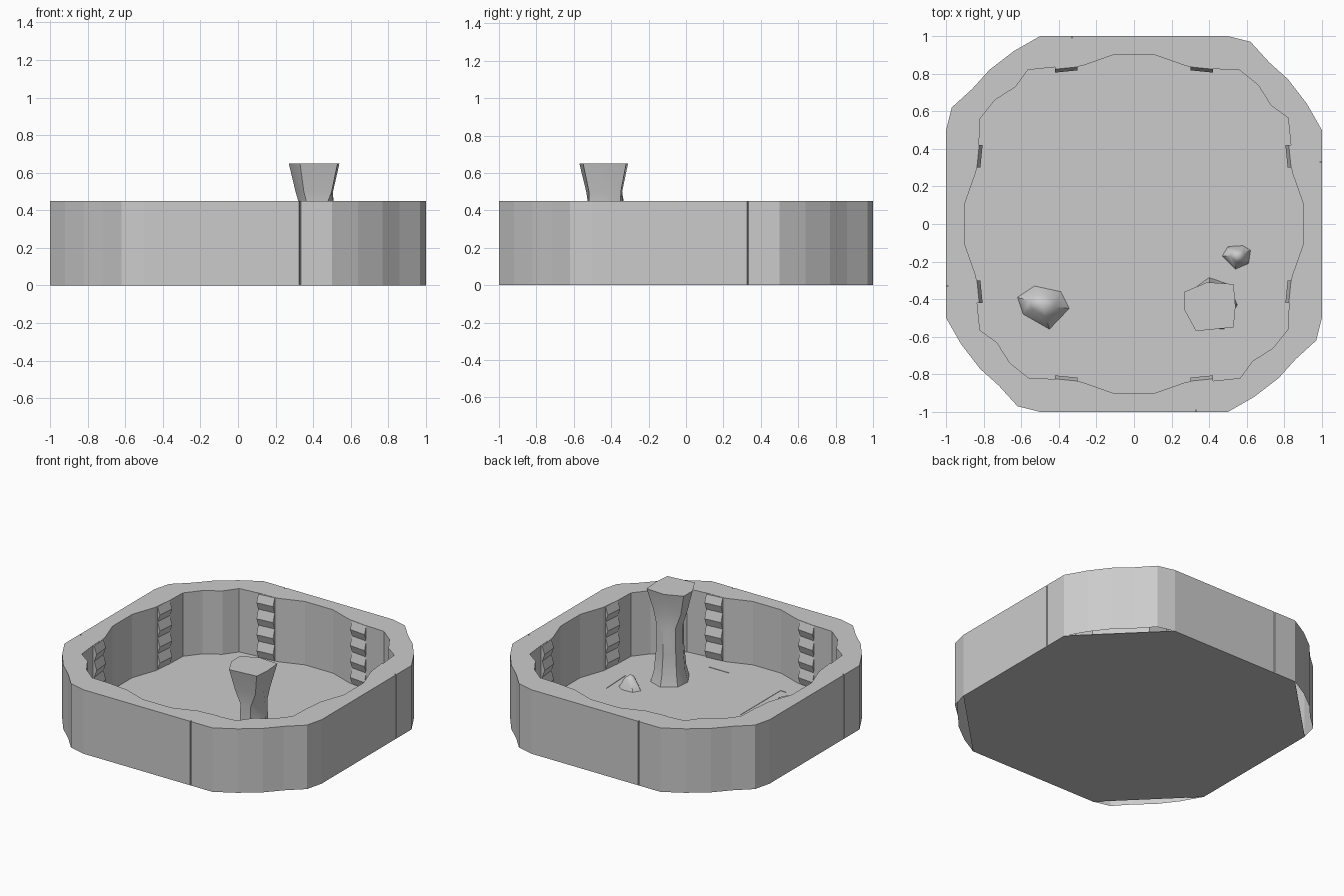
import bpy
import bmesh
import math
from mathutils import Matrix, Vector

default = bpy.data.objects.get("Cube")
if default:
    bpy.data.objects.remove(default, do_unlink=True)

stone = bpy.data.materials.new("grey_stone")
stone.use_nodes = True
stone.diffuse_color = (0.6, 0.6, 0.6, 1)
stone.node_tree.nodes["Principled BSDF"].inputs["Base Color"].default_value = (0.6, 0.6, 0.6, 1)

RIM = 0.45
FLOOR = 0.004


def finish(name, bm, smooth=None):
    mesh = bpy.data.meshes.new(name)
    bm.normal_update()
    bm.to_mesh(mesh)
    bm.free()
    obj = bpy.data.objects.new(name, mesh)
    bpy.context.collection.objects.link(obj)
    mesh.materials.append(stone)
    if smooth:
        bpy.ops.object.select_all(action="DESELECT")
        obj.select_set(True)
        bpy.context.view_layer.objects.active = obj
        bpy.ops.object.shade_smooth_by_angle(angle=math.radians(smooth))
    return obj


def four_way(quarter):
    """Repeat a clockwise quarter outline around the centre."""
    points = []
    for _ in range(4):
        points += quarter
        quarter = [(y, -x) for x, y in quarter]
    return points


def ring(bm, points, z):
    return [bm.verts.new((x, y, z)) for x, y in points]


def bridge(bm, low, high):
    for i in range(len(low)):
        j = (i + 1) % len(low)
        bm.faces.new((low[i], low[j], high[j], high[i]))


def scaled(points, factor):
    cx = sum(p[0] for p in points) / len(points)
    cy = sum(p[1] for p in points) / len(points)
    return [(cx + (x - cx) * factor, cy + (y - cy) * factor) for x, y in points]


def prism(name, points, low, high):
    bm = bmesh.new()
    a, b = ring(bm, points, low), ring(bm, points, high)
    bridge(bm, a, b)
    bm.faces.new(a)
    bm.faces.new(b)
    bmesh.ops.recalc_face_normals(bm, faces=bm.faces)
    return finish(name, bm)


# Wall: wavy outer and inner outlines joined by a flat rim, open underneath
outer = four_way([(0.5, 1), (0.62, 0.97), (0.72, 0.86), (0.82, 0.77), (0.92, 0.64),
                  (1, 0.5), (1, 0.335), (0.985, 0.33), (1, 0.325)])
inner = four_way([(0.11, 0.9), (0.28, 0.84), (0.42, 0.825), (0.56, 0.82), (0.66, 0.74),
                  (0.73, 0.63), (0.82, 0.565), (0.835, 0.42), (0.84, 0.28), (0.9, 0.11)])
bm = bmesh.new()
loops = []
for outline in (outer, inner):
    low, high = ring(bm, outline, 0), ring(bm, outline, RIM)
    bridge(bm, low, high)
    loops += [bm.edges.get((high[i - 1], high[i])) for i in range(len(high))]
bmesh.ops.triangle_fill(bm, edges=loops, use_beauty=True, normal=(0, 0, 1))
bmesh.ops.recalc_face_normals(bm, faces=bm.faces)
finish("wall", bm)

# Floor slab with plain cut corners
prism("floor", four_way([(0.5, 1), (1, 0.5)]), 0, FLOOR)

# Thin paving sheet, cut away around the pillar and the stones
paving = [(-0.75, 0.24), (-0.69, 0.25), (-0.6, 0.38), (-0.28, 0.75), (-0.23, 0.74),
          (0.24, 0.75), (0.6, 0.45), (0.75, 0.27), (0.74, -0.23), (0.68, -0.3),
          (0.67, -0.07), (0.45, -0.07), (0.45, -0.19), (0.16, -0.19), (0.16, -0.71),
          (0.32, -0.71), (0.27, -0.75), (-0.23, -0.76), (-0.3, -0.68), (-0.26, -0.68),
          (-0.26, -0.23), (-0.7, -0.23), (-0.7, -0.33), (-0.75, -0.25)]
prism("paving", paving, FLOOR, FLOOR + 0.003)

# Jagged quoins on the inside of the wall, beside each corner
profile = [(0, 0)]
for step in range(4):
    z = step * RIM / 4
    profile += [(0.004, z + 0.005), (0.022, z + RIM / 8)]
profile += [(0.004, RIM - 0.002), (-0.01, RIM - 0.002), (-0.01, 0)]
bm = bmesh.new()
for quarter in range(4):
    for side in (-1, 1):
        place = Matrix.Rotation(quarter * math.pi / 2, 4, "Z")
        ends = []
        for x in (0.3, 0.42):
            back = 0.84 if x < 0.4 else 0.828
            ends.append([bm.verts.new(place @ Vector((side * x, back - d, z)))
                         for d, z in profile])
        bridge(bm, *ends)
        for end in ends:
            bm.faces.new(end)
bmesh.ops.recalc_face_normals(bm, faces=bm.faces)
finish("quoins", bm)

# Pillar: irregular shaft with a waist and flared ends
crown = [(0.27, -0.36), (0.39, -0.31), (0.53, -0.32), (0.54, -0.44),
         (0.53, -0.55), (0.33, -0.57), (0.27, -0.46)]
base = [(0.31, -0.35), (0.4, -0.285), (0.5, -0.32), (0.55, -0.43),
        (0.48, -0.56), (0.36, -0.55), (0.3, -0.45)]
bm = bmesh.new()
rings = [ring(bm, scaled(shape, s), z) for shape, s, z in (
    (base, 1, FLOOR), (base, 0.84, 0.08), (base, 0.73, 0.22), (base, 0.7, 0.4),
    (crown, 0.74, 0.5), (crown, 1, 0.65))]
for low, high in zip(rings, rings[1:]):
    bridge(bm, low, high)
bm.faces.new(rings[-1])
bmesh.ops.recalc_face_normals(bm, faces=bm.faces)
finish("pillar", bm, 40)


# Loose stones: faceted mounds
def mound(name, points, peak, height):
    bm = bmesh.new()
    foot = ring(bm, points, FLOOR)
    shoulder = ring(bm, [(peak[0] + (x - peak[0]) * 0.5, peak[1] + (y - peak[1]) * 0.5)
                         for x, y in points], height * 0.72)
    bridge(bm, foot, shoulder)
    tip = bm.verts.new((*peak, height))
    for i in range(len(points)):
        bm.faces.new((shoulder[i - 1], shoulder[i], tip))
    bmesh.ops.recalc_face_normals(bm, faces=bm.faces)
    finish(name, bm, 50)


mound("large_stone", [(-0.62, -0.39), (-0.53, -0.33), (-0.39, -0.36), (-0.345, -0.45),
                      (-0.45, -0.56), (-0.59, -0.48)], (-0.49, -0.43), 0.13)
mound("small_stone", [(0.47, -0.17), (0.5, -0.12), (0.58, -0.115), (0.62, -0.14),
                      (0.61, -0.21), (0.54, -0.24)], (0.55, -0.17), 0.1)
